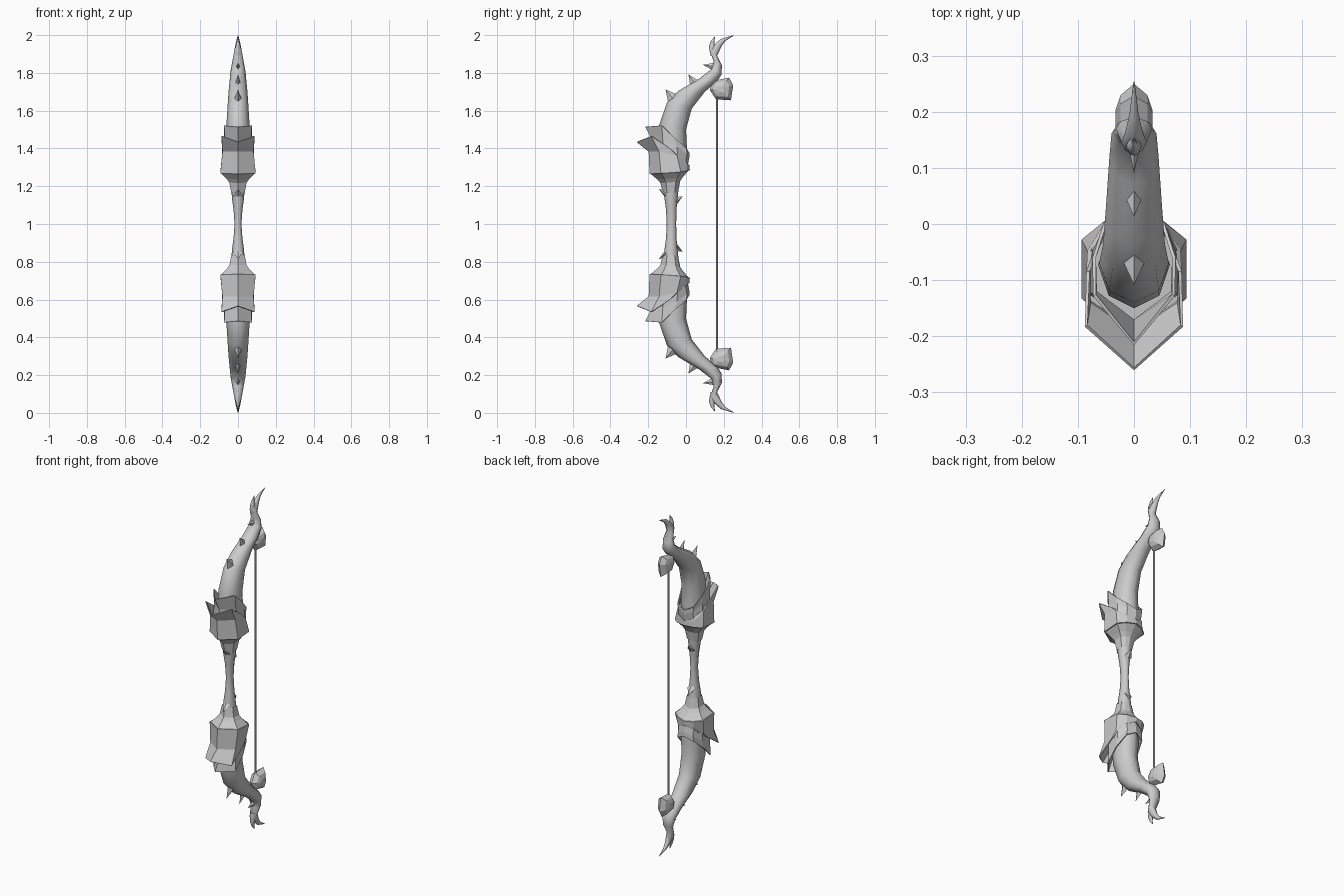
import bpy, bmesh
from math import sin, cos, pi, radians
from mathutils import Vector

if "Cube" in bpy.data.objects:
    bpy.data.objects.remove(bpy.data.objects["Cube"])

grey = bpy.data.materials.new("plain_grey")
grey.use_nodes = True
grey.diffuse_color = (0.6, 0.6, 0.6, 1)
grey.node_tree.nodes["Principled BSDF"].inputs["Base Color"].default_value = (0.6, 0.6, 0.6, 1)


def finish(name, bm, angle=0, thick=0, mirror=True):
    """Turn a bmesh of the upper half into an object mirrored about mid height."""
    bmesh.ops.remove_doubles(bm, verts=bm.verts, dist=0.0002)
    bmesh.ops.recalc_face_normals(bm, faces=bm.faces)
    bmesh.ops.translate(bm, verts=bm.verts, vec=(0, 0, -1))
    mesh = bpy.data.meshes.new(name)
    bm.to_mesh(mesh)
    bm.free()
    mesh.materials.append(grey)
    ob = bpy.data.objects.new(name, mesh)
    bpy.context.collection.objects.link(ob)
    ob.location.z = 1
    if angle:
        bpy.ops.object.select_all(action="DESELECT")
        ob.select_set(True)
        bpy.context.view_layer.objects.active = ob
        bpy.ops.object.shade_smooth_by_angle(angle=radians(angle))
    if thick:
        solid = ob.modifiers.new("thickness", "SOLIDIFY")
        solid.thickness = thick
        solid.offset = -1
    if mirror:
        mir = ob.modifiers.new("mirror", "MIRROR")
        mir.use_axis = (False, False, True)
    return ob


def skin(bm, rings, cap_start=False, cap_end=False):
    """Bridge closed rings of points."""
    loops = [[bm.verts.new(p) for p in ring] for ring in rings]
    n = len(loops[0])
    for a, b in zip(loops, loops[1:]):
        for i in range(n):
            j = (i + 1) % n
            bm.faces.new((a[i], a[j], b[j], b[i]))
    if cap_start:
        bm.faces.new(loops[0])
    if cap_end:
        bm.faces.new(loops[-1])


def oval(front_y, front_z, back_y, back_z, half, sides=8):
    """Oval ring between a front point and a back point."""
    f, b = Vector((0, front_y, front_z)), Vector((0, back_y, back_z))
    ring = []
    for i in range(sides):
        a = 2 * pi * i / sides
        p = f.lerp(b, (1 - cos(a)) / 2)
        p.x = half * sin(a)
        ring.append(p)
    return ring


def both_sides(half_ring):
    """Complete a ring given from front centre to back centre."""
    return half_ring + [(-x, y, z) for x, y, z in half_ring[-2:0:-1]]


def spike(bm, base, tip, half_x, half_len, along):
    """Four sided thorn."""
    base, tip = Vector(base), Vector(tip)
    d = Vector(along).normalized() * half_len
    side = Vector((half_x, 0, 0))
    ring = [bm.verts.new(base + v) for v in (d, side, -d, -side)]
    top = bm.verts.new(tip)
    for i in range(4):
        bm.faces.new((ring[i], ring[(i + 1) % 4], top))
    bm.faces.new(ring)


# Curved limb ending in the rear horn
bm = bmesh.new()
skin(bm, [oval(*r) for r in (
    (-0.15, 1.26, 0.0, 1.28, 0.06),
    (-0.15, 1.42, 0.005, 1.40, 0.064),
    (-0.14, 1.53, 0.0, 1.50, 0.062),
    (-0.10, 1.645, 0.03, 1.61, 0.055),
    (-0.04, 1.705, 0.10, 1.70, 0.05),
    (0.07, 1.77, 0.165, 1.755, 0.044),
    (0.135, 1.82, 0.188, 1.79, 0.04),
    (0.147, 1.86, 0.19, 1.84, 0.032),
    (0.125, 1.92, 0.165, 1.89, 0.022),
    (0.15, 1.95, 0.19, 1.945, 0.014),
    (0.185, 1.98, 0.21, 1.97, 0.008),
    (0.253, 2.0, 0.254, 1.998, 0.001))], True, True)
finish("limb", bm, 60)

# Front prong of the forked tip
bm = bmesh.new()
skin(bm, [oval(*r) for r in (
    (0.13, 1.89, 0.165, 1.90, 0.018),
    (0.121, 1.94, 0.153, 1.945, 0.012),
    (0.132, 1.97, 0.15, 1.965, 0.006),
    (0.152, 1.992, 0.154, 1.99, 0.001))], True, True)
finish("fork_prong", bm, 60)

# Thorns along the front of the limb
bm = bmesh.new()
spike(bm, (0, -0.07, 1.665), (0, -0.108, 1.712), 0.018, 0.032, (0, 1, 0.8))
spike(bm, (0, 0.045, 1.745), (0, 0.013, 1.792), 0.014, 0.026, (0, 1, 0.55))
spike(bm, (0, 0.14, 1.835), (0, 0.09, 1.843), 0.01, 0.018, (0, 0.3, 1))
finish("limb_thorns", bm)

# Slim grip
bm = bmesh.new()
skin(bm, [oval(*r) for r in (
    (-0.102, 1.0, -0.052, 1.0, 0.018),
    (-0.106, 1.08, -0.05, 1.08, 0.024),
    (-0.115, 1.14, -0.045, 1.13, 0.032),
    (-0.118, 1.19, -0.04, 1.18, 0.035))])
finish("grip", bm, 60)

# Small thorns at the ends of the grip
bm = bmesh.new()
spike(bm, (0, -0.106, 1.15), (0, -0.143, 1.185), 0.026, 0.03, (0, -0.3, 1))
spike(bm, (0, -0.05, 1.115), (0, -0.018, 1.147), 0.024, 0.03, (0, 0.3, 1))
finish("grip_thorns", bm)

# Angular collar flaring out to the guard
guard_base = [(0, -0.187, 1.265), (0.088, -0.13, 1.268), (0.088, -0.03, 1.275),
              (0.05, 0.0, 1.28), (0, 0.015, 1.285)]


def collar_ring(scale, z):
    return both_sides([(x * scale, -0.08 + (y + 0.08) * scale, z + (pz - 1.27) * scale)
                       for x, y, pz in guard_base])


bm = bmesh.new()
skin(bm, [collar_ring(s, z) for s, z in
          ((0.4, 1.165), (0.52, 1.22), (0.68, 1.24), (1, 1.27))], False, True)
finish("collar", bm)

# Outer and inner guard plates, open at the top and pointed at the front
outer = [guard_base,
         [(0, -0.192, 1.385), (0.077, -0.14, 1.385), (0.078, -0.05, 1.36),
          (0.048, 0.0, 1.315), (0, 0.012, 1.3)],
         [(0, -0.256, 1.437), (0.083, -0.18, 1.467), (0.079, -0.085, 1.4),
          (0.05, -0.005, 1.33), (0, 0.013, 1.31)]]
inner = [[(x * 0.85, -0.08 + (y + 0.08) * 0.85, z + 0.01) for x, y, z in guard_base],
         [(0, -0.17, 1.44), (0.066, -0.12, 1.44), (0.068, -0.05, 1.41),
          (0.046, 0.0, 1.37), (0, 0.011, 1.35)],
         [(0, -0.21, 1.515), (0.068, -0.125, 1.522), (0.068, -0.06, 1.455),
          (0.049, 0.0, 1.4), (0, 0.013, 1.375)]]
for name, rings in (("outer_guard_plate", outer), ("inner_guard_plate", inner)):
    bm = bmesh.new()
    skin(bm, [both_sides(r) for r in rings])
    finish(name, bm, thick=0.006)

# Faceted stone holding the string
outline = [(0.14, 1.757), (0.228, 1.775), (0.25, 1.735), (0.238, 1.655),
           (0.158, 1.66), (0.126, 1.71)]
centre = Vector((0, 0.182, 1.715))


def stone_ring(x, scale):
    return [centre.lerp(Vector((0, y, z)), scale) + Vector((x, 0, 0)) for y, z in outline]


bm = bmesh.new()
skin(bm, [stone_ring(x, s) for x, s in
          ((-0.033, 0.3), (-0.024, 0.7), (0, 1), (0.024, 0.7), (0.033, 0.3))], True, True)
finish("string_stone", bm)

# Bow string
bm = bmesh.new()
skin(bm, [oval(0.16, z, 0.17, z, 0.005, 6) for z in (0.32, 1.68)], True, True)
finish("string", bm, mirror=False)
